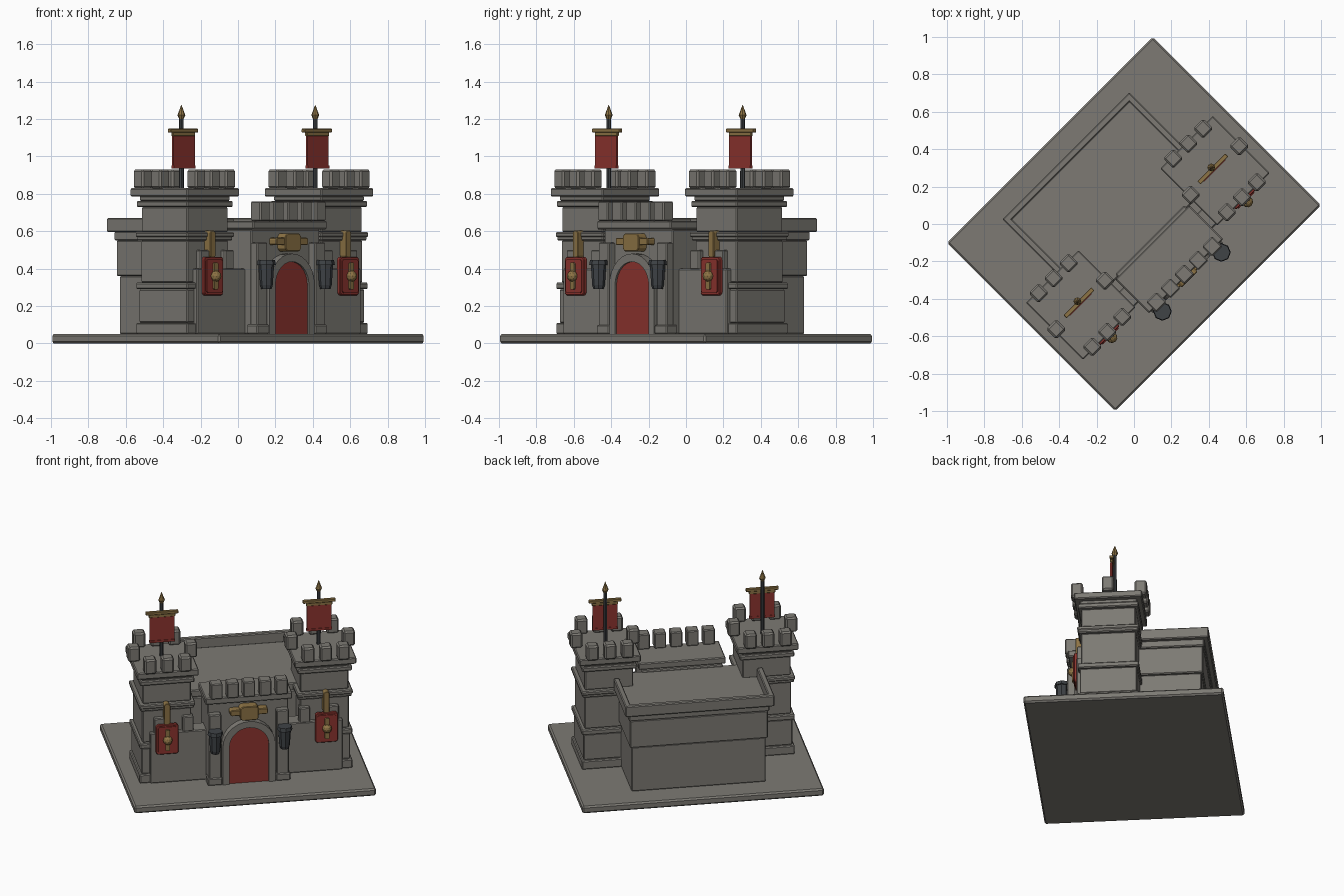
import bpy, bmesh, math
from mathutils import Matrix, Vector

if "Cube" in bpy.data.objects:
    bpy.data.objects.remove(bpy.data.objects["Cube"])

TURN = math.radians(45)  # the whole castle stands diagonally on the world axes


def material(name, r, g, b):
    m = bpy.data.materials.new(name)
    m.diffuse_color = (r, g, b, 1)
    m.use_nodes = True
    m.node_tree.nodes["Principled BSDF"].inputs["Base Color"].default_value = m.diffuse_color
    return m


STONE = material("stone grey", 0.205, 0.195, 0.175)
RED = material("banner red", 0.27, 0.035, 0.028)
GOLD = material("old gold", 0.27, 0.175, 0.06)
IRON = material("dark iron", 0.05, 0.056, 0.062)


def finish(name, bm, mat, bevel=0.0):
    bmesh.ops.recalc_face_normals(bm, faces=bm.faces)
    me = bpy.data.meshes.new(name)
    bm.to_mesh(me)
    bm.free()
    me.materials.append(mat)
    ob = bpy.data.objects.new(name, me)
    bpy.context.collection.objects.link(ob)
    ob.rotation_euler.z = TURN
    if bevel:
        mod = ob.modifiers.new("worn edges", 'BEVEL')
        mod.width = bevel
        mod.segments = 1
        mod.limit_method = 'ANGLE'
    return ob


def boxes(name, ranges, mat=STONE, bevel=0.006):
    """One object from boxes given as (x0, x1, y0, y1, z0, z1)."""
    bm = bmesh.new()
    for x0, x1, y0, y1, z0, z1 in ranges:
        size = Matrix.Diagonal((abs(x1 - x0), abs(y1 - y0), z1 - z0, 1))
        mid = Vector(((x0 + x1) / 2, (y0 + y1) / 2, (z0 + z1) / 2))
        bmesh.ops.create_cube(bm, size=1, matrix=Matrix.Translation(mid) @ size)
    return finish(name, bm, mat, bevel)


def plate(name, outline, y0, y1, mat, bevel=0.0):
    """Extrude an (x, z) outline from y0 to y1."""
    bm = bmesh.new()
    face = bm.faces.new([bm.verts.new((x, y0, z)) for x, z in outline])
    new = bmesh.ops.extrude_face_region(bm, geom=[face])["geom"]
    bmesh.ops.translate(bm, vec=(0, y1 - y0, 0),
                        verts=[g for g in new if isinstance(g, bmesh.types.BMVert)])
    return finish(name, bm, mat, bevel)


def cones(name, x, y, parts, sides, mat):
    """Stacked (r_bottom, r_top, z0, z1) sections on one axis."""
    bm = bmesh.new()
    for r0, r1, z0, z1 in parts:
        bmesh.ops.create_cone(bm, cap_ends=True, segments=sides, radius1=r0, radius2=r1,
                              depth=z1 - z0, matrix=Matrix.Translation((x, y, (z0 + z1) / 2)))
    return finish(name, bm, mat)


def arch(w, spring, n=14):
    return [(w * math.cos(math.pi * i / n), spring + w * math.sin(math.pi * i / n))
            for i in range(n + 1)]


def block(x, y, z0, z1, s=0.038):
    return (x - s, x + s, y - s, y + s, z0, z1)


def clipped(cx, cz, w, h, c):
    """Rectangle outline with clipped corners."""
    return [(cx - w + c, cz - h), (cx + w - c, cz - h), (cx + w, cz - h + c), (cx + w, cz + h - c),
            (cx + w - c, cz + h), (cx - w + c, cz + h), (cx - w, cz + h - c), (cx - w, cz - h + c)]


# Ground slab
boxes("ground_slab", [(-0.778, 0.778, -0.636, 0.636, 0, 0.05)], bevel=0.01)

# Keep behind the gate, with ledge and parapet
boxes("keep_lower", [(-0.432, 0.432, -0.14, 0.466, 0.05, 0.36)])
boxes("keep_upper", [(-0.444, 0.444, -0.14, 0.478, 0.36, 0.55)])
boxes("keep_ledge", [(-0.452, 0.452, -0.14, 0.486, 0.55, 0.60)])
boxes("keep_parapet_back", [(-0.48, 0.48, 0.478, 0.515, 0.595, 0.67)])

# Gatehouse
boxes("gatehouse_body", [(-0.26, 0.26, -0.36, -0.12, 0.05, 0.61)])
boxes("gatehouse_cap", [(-0.28, 0.28, -0.395, -0.138, 0.61, 0.655)])
boxes("gatehouse_merlons", [block(0.105 * i, -0.38, 0.655, 0.76) for i in range(-2, 3)])

# Door with arched surround
surround = arch(0.17, 0.31)
door = arch(0.127, 0.31)
ring = [(0.17, 0.05)] + surround + [(-0.17, 0.05), (-0.127, 0.05)] + door[::-1] + [(0.127, 0.05)]
plate("door_surround", ring, -0.41, -0.35, STONE)
plate("door", [(0.127, 0.05)] + door + [(-0.127, 0.05)], -0.398, -0.355, RED)

# Gold crest above the door
plate("crest_block", clipped(0, 0.54, 0.06, 0.048, 0.015), -0.42, -0.355, GOLD, 0.004)
plate("crest_bar", clipped(0, 0.545, 0.122, 0.02, 0.008), -0.412, -0.355, GOLD, 0.004)

for s, side in ((-1, "left"), (1, "right")):
    boxes(f"keep_parapet_{side}", [(s * 0.443, s * 0.48, 0.08, 0.515, 0.595, 0.67)])

    # Tower shaft and mouldings: outset from the shaft, bottom, top
    bands = [(0.022, 0.05, 0.11), (0.009, 0.11, 0.29), (0.022, 0.29, 0.325), (0.002, 0.325, 0.55),
             (0.018, 0.55, 0.575), (0.024, 0.568, 0.595), (0, 0.595, 0.73), (0.02, 0.73, 0.762),
             (0.008, 0.762, 0.79), (0.043, 0.785, 0.83)]
    boxes(f"tower_{side}", [(s * (0.352 - o), s * (0.663 + o), -0.278 - o, 0.068 + o, a, b)
                            for o, a, b in bands])
    spots = [(x, y) for y in (-0.307, 0.099) for x in (0.396, 0.509, 0.622)]
    spots += [(0.692, -0.104), (0.324, -0.104)]
    boxes(f"tower_merlons_{side}", [block(s * x, y, 0.828, 0.93) for x, y in spots], bevel=0.01)

    # Low wing wall in front of the tower
    boxes(f"wing_wall_{side}", [(s * 0.24, s * 0.62, -0.312, -0.2, 0.05, 0.40)])
    boxes(f"wing_merlons_{side}", [(s * (x - 0.035), s * (x + 0.035), -0.312, -0.25, 0.395, 0.50)
                                   for x in (0.375, 0.56)])

    # Gate pilaster with foot
    boxes(f"pilaster_{side}", [(s * 0.178, s * 0.258, -0.405, -0.33, 0.05, 0.54),
                               (s * 0.172, s * 0.266, -0.411, -0.33, 0.05, 0.10)])

    # Iron lantern on the pilaster
    cones(f"lantern_{side}", s * 0.223, -0.438,
          [(0.027, 0.034, 0.29, 0.312), (0.034, 0.041, 0.312, 0.42), (0.05, 0.046, 0.42, 0.445)],
          8, IRON)
    boxes(f"lantern_bracket_{side}", [(s * 0.203, s * 0.243, -0.43, -0.39, 0.34, 0.38)], IRON, 0)

    # Wall shield with rim, emblem and hanger
    cx = s * 0.513
    plate(f"shield_rim_{side}", clipped(cx, 0.36, 0.073, 0.103, 0.012), -0.332, -0.305, RED, 0.004)
    plate(f"shield_{side}", clipped(cx, 0.36, 0.06, 0.09, 0.01), -0.338, -0.33, RED)
    plate(f"emblem_bar_{side}", clipped(cx, 0.36, 0.015, 0.072, 0.006), -0.35, -0.33, GOLD)
    bm = bmesh.new()
    bmesh.ops.create_icosphere(bm, subdivisions=2, radius=0.03,
                               matrix=Matrix.Translation((cx, -0.345, 0.36)))
    finish(f"emblem_boss_{side}", bm, GOLD)
    plate(f"shield_hanger_{side}", clipped(cx, 0.53, 0.02, 0.075, 0.012), -0.325, -0.275, GOLD, 0.003)

    # Banner on its pole
    px = s * 0.506
    cones(f"flagpole_{side}", px, -0.078, [(0.013, 0.012, 0.82, 1.21)], 8, IRON)
    cones(f"spear_tip_{side}", px, -0.078, [(0.012, 0.021, 1.20, 1.22), (0.021, 0.001, 1.22, 1.275)],
          8, GOLD)
    boxes(f"banner_bar_{side}", [(px - 0.105, px + 0.105, -0.102, -0.078, 1.128, 1.148),
                                 (px - 0.085, px + 0.085, -0.100, -0.084, 1.108, 1.13)], GOLD, 0.003)
    boxes(f"banner_{side}", [(px - 0.08, px + 0.08, -0.100, -0.088, 0.945, 1.11),
                             (px - 0.082, px + 0.082, -0.104, -0.086, 0.935, 0.95)], RED, 0)
